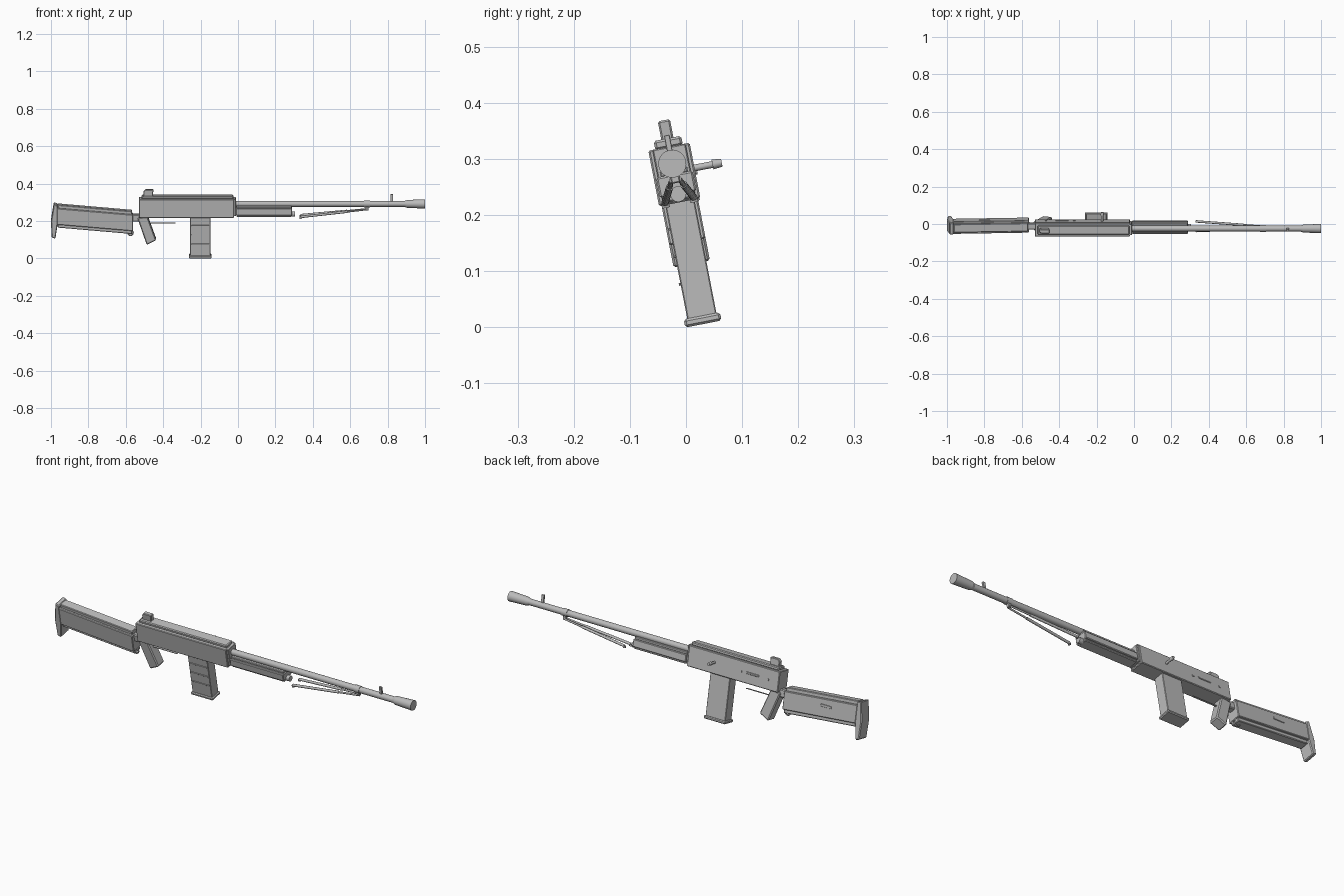
import bpy, bmesh, math
from mathutils import Matrix, Vector

old = bpy.data.objects.get("Cube")
if old:
    bpy.data.objects.remove(old, do_unlink=True)

# One grey for the whole model
grey = bpy.data.materials.new("plain grey")
grey.use_nodes = True
COLOUR = (0.5, 0.5, 0.5, 1)
grey.diffuse_color = COLOUR
grey.node_tree.nodes["Principled BSDF"].inputs["Base Color"].default_value = COLOUR

# The model leans towards the front about its long axis
LEAN = Matrix.Translation((0, 0.035, 0.0065)) @ Matrix.Rotation(math.radians(11), 4, 'X')
MID = -0.004  # depth of the centre plane


def finish(name, bm, bevel=0, smooth=False):
    bmesh.ops.recalc_face_normals(bm, faces=bm.faces)
    if bevel:
        bmesh.ops.bevel(bm, geom=bm.edges[:], offset=bevel, segments=1, affect='EDGES')
    bm.transform(LEAN)
    mesh = bpy.data.meshes.new(name)
    bm.to_mesh(mesh)
    bm.free()
    mesh.materials.append(grey)
    obj = bpy.data.objects.new(name, mesh)
    bpy.context.collection.objects.link(obj)
    if smooth:
        bpy.ops.object.select_all(action='DESELECT')
        obj.select_set(True)
        bpy.context.view_layer.objects.active = obj
        bpy.ops.object.shade_smooth_by_angle(angle=math.radians(40))
    return obj


def prism(name, outline, width, bevel=0, mid=MID):
    """Side outline of (x, height) points, given a width."""
    bm = bmesh.new()
    face = bm.faces.new([bm.verts.new((x, mid - width / 2, h)) for x, h in outline])
    ext = bmesh.ops.extrude_face_region(bm, geom=[face])
    bmesh.ops.translate(bm, vec=(0, width, 0),
                        verts=[g for g in ext["geom"] if isinstance(g, bmesh.types.BMVert)])
    return finish(name, bm, bevel)


def box(name, x0, x1, h0, h1, width, bevel=0, mid=MID):
    return prism(name, [(x0, h0), (x1, h0), (x1, h1), (x0, h1)], width, bevel, mid)


def tube(name, a, b, r1, r2=None, sides=24):
    a, b = Vector(a), Vector(b)
    bm = bmesh.new()
    bmesh.ops.create_cone(bm, cap_ends=True, segments=sides, radius1=r1,
                          radius2=r1 if r2 is None else r2, depth=(b - a).length)
    turn = (b - a).to_track_quat('Z', 'Y').to_matrix().to_4x4()
    bm.transform(Matrix.Translation((a + b) / 2) @ turn)
    return finish(name, bm, smooth=True)


def along(name, x0, x1, h, r1, r2=None):
    return tube(name, (x0, MID, h), (x1, MID, h), r1, r2)


# Receiver with narrower lid, end plate and side details
box("receiver", -0.53, -0.022, 0.221, 0.322, 0.075, 0.003)
box("receiver_lid", -0.515, -0.025, 0.32, 0.337, 0.05, 0.004)
box("receiver_front_plate", -0.026, -0.012, 0.23, 0.322, 0.06, 0.002)
box("ejection_slot", -0.42, -0.35, 0.268, 0.278, 0.006, 0.002, 0.034)
for i, x in enumerate((-0.32, -0.47)):
    tube(f"receiver_pin_{i}", (x, 0.03, 0.27), (x, 0.037, 0.27), 0.006, sides=12)
tube("bolt_handle", (-0.17, 0.03, 0.276), (-0.17, 0.076, 0.276), 0.006)
tube("bolt_knob", (-0.17, 0.066, 0.276), (-0.17, 0.083, 0.276), 0.009, 0.007)

# Sights
prism("rear_sight", [(-0.505, 0.334), (-0.455, 0.334), (-0.452, 0.37), (-0.495, 0.37), (-0.505, 0.36)],
      0.022, 0.003)
box("front_sight", 0.815, 0.829, 0.3, 0.343, 0.01, 0.001)

# Barrel and muzzle
along("barrel", -0.02, 0.91, 0.291, 0.0155)
along("muzzle_taper", 0.89, 0.905, 0.291, 0.0155, 0.021)
along("muzzle", 0.905, 1.0, 0.291, 0.021, 0.025)

# Handguard under the barrel
box("handguard", -0.01, 0.288, 0.235, 0.272, 0.066, 0.003)
box("handguard_top", -0.008, 0.286, 0.27, 0.283, 0.05, 0.003)
box("handguard_base", -0.008, 0.286, 0.225, 0.237, 0.05, 0.003)
along("handguard_tip", 0.28, 0.305, 0.236, 0.014)

# Folded legs hanging from a bracket on the barrel
box("leg_bracket", 0.682, 0.698, 0.256, 0.285, 0.016, 0.002)
along("leg_collar", 0.675, 0.705, 0.291, 0.018)
for name, side in (("left", 1), ("right", -1)):
    top = Vector((0.69, MID + 0.007 * side, 0.262))
    foot = Vector((0.335, MID + 0.026 * side, 0.225))
    tube(f"{name}_leg_upper", top, top.lerp(foot, 0.5), 0.0045, sides=12)
    tube(f"{name}_leg_lower", top.lerp(foot, 0.3), foot, 0.0065, sides=12)
    tube(f"{name}_leg_foot", foot, foot - Vector((0, 0, 0.009)), 0.007, sides=12)

# Magazine with floor plate and raised ribs on the front
box("magazine", -0.257, -0.147, 0.01, 0.225, 0.053, 0.002)
box("magazine_floor", -0.263, -0.141, 0.0, 0.015, 0.066, 0.004)
for i, h in enumerate((0.075, 0.125, 0.175)):
    box(f"magazine_rib_{i}", -0.25, -0.154, h, h + 0.005, 0.006, 0.001, MID - 0.0265)

# Grip and trigger strip
prism("grip", [(-0.538, 0.218), (-0.484, 0.228), (-0.437, 0.098), (-0.488, 0.072)], 0.052, 0.005)
box("trigger_strip", -0.47, -0.335, 0.186, 0.189, 0.008)

# Stock, sloping slightly, made of a wide core between two narrower strips
def sloped(name, low, high, width, inset=0):
    x0, x1 = -0.968 + inset, -0.562 - inset
    drop = 0.035
    prism(name, [(x0, low + drop), (x1, low), (x1, high), (x0, high + drop)], width, 0.003)


sloped("stock_core", 0.149, 0.238, 0.066)
sloped("stock_top", 0.235, 0.255, 0.046, 0.004)
sloped("stock_base", 0.131, 0.152, 0.046, 0.004)
box("stock_neck", -0.57, -0.52, 0.198, 0.236, 0.034, 0.004)
box("stock_plate", -0.83, -0.77, 0.218, 0.23, 0.006, 0.001, MID + 0.033)
prism("butt_plate", [(-0.985, 0.294), (-0.964, 0.288), (-0.964, 0.19), (-0.976, 0.108),
                     (-0.996, 0.112), (-1.0, 0.2)], 0.066, 0.004)

# Sling ring under the stock
ring = bmesh.new()
bmesh.ops.create_circle(ring, segments=8, radius=0.004,
                        matrix=Matrix.Translation((0.014, 0, 0)) @ Matrix.Rotation(math.pi / 2, 4, 'X'))
bmesh.ops.spin(ring, geom=ring.edges[:], cent=(0, 0, 0), axis=(0, 0, 1), angle=math.tau,
               steps=16, use_merge=True)
bmesh.ops.remove_doubles(ring, verts=ring.verts, dist=0.0001)
ring.transform(Matrix.Translation((-0.575, MID, 0.134)) @ Matrix.Rotation(math.pi / 2, 4, 'X'))
finish("sling_ring", ring, smooth=True)
